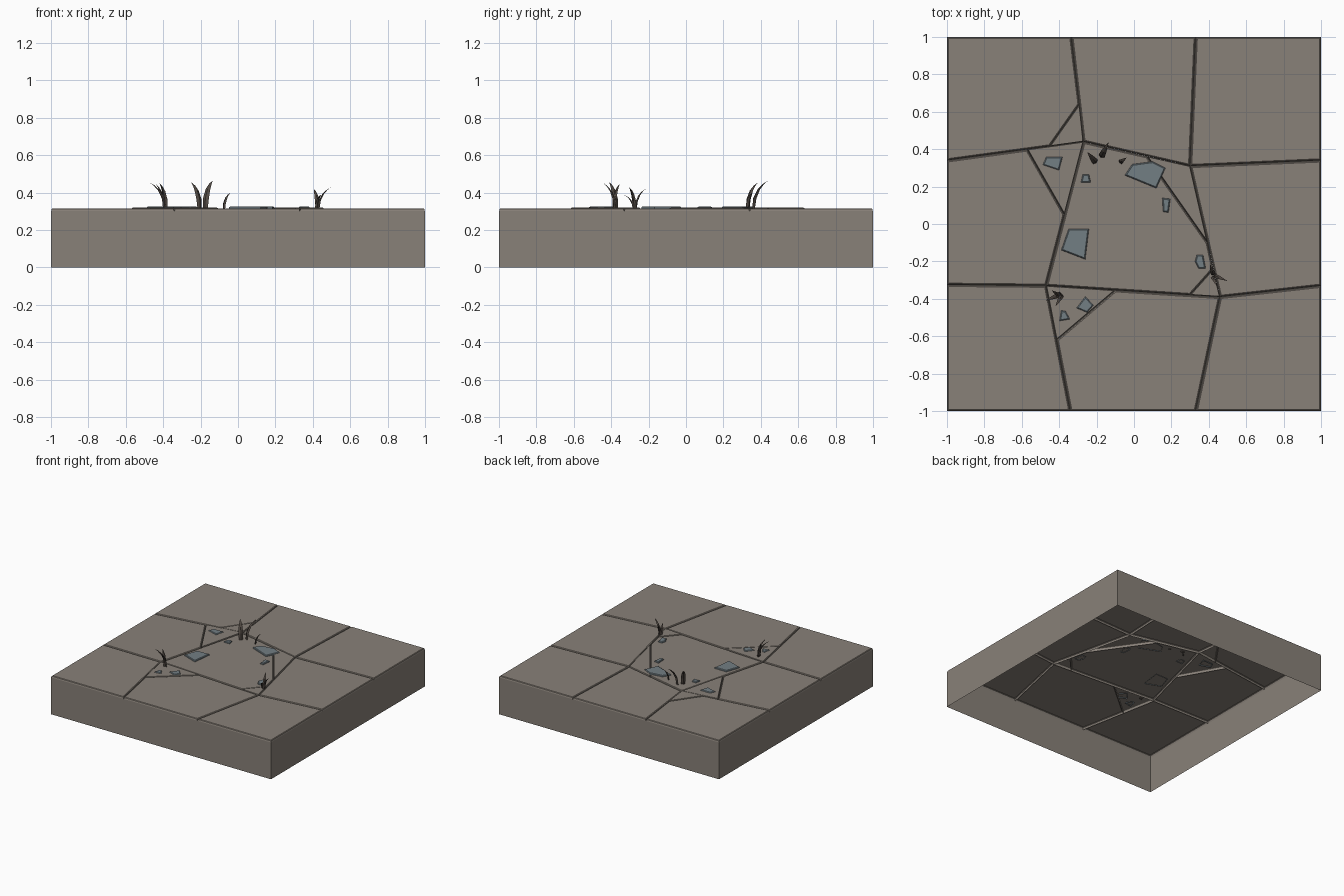
import bpy, bmesh
from mathutils import Vector

if "Cube" in bpy.data.objects:
    bpy.data.objects.remove(bpy.data.objects["Cube"])


def material(name, rgb):
    m = bpy.data.materials.new(name)
    m.diffuse_color = (*rgb, 1)
    m.use_nodes = True
    m.node_tree.nodes["Principled BSDF"].inputs["Base Color"].default_value = m.diffuse_color
    return m


STONE = material("stone", (0.25, 0.22, 0.19))
PEBBLE = material("pebble", (0.17, 0.21, 0.23))
PLANT = material("plant", (0.08, 0.065, 0.055))


def finish(bm, name, mat):
    me = bpy.data.meshes.new(name)
    bm.to_mesh(me)
    bm.free()
    ob = bpy.data.objects.new(name, me)
    bpy.context.collection.objects.link(ob)
    me.materials.append(mat)
    return ob


def raised_plate(name, pts, z, steps, mat):
    """Polygon at height z whose face is stepped inward and upward."""
    bm = bmesh.new()
    f = bm.faces.new([bm.verts.new((x, y, z)) for x, y in pts])
    bm.normal_update()
    if f.normal.z < 0:
        f.normal_flip()
    for inset, rise in steps:
        bmesh.ops.inset_individual(bm, faces=[f], thickness=inset, use_even_offset=True)
        for v in f.verts:
            v.co.z += rise
    return finish(bm, name, mat)


# Hollow side walls, open below
bm = bmesh.new()
ring = [(-1, -1), (1, -1), (1, 1), (-1, 1)]
low = [bm.verts.new((x, y, 0)) for x, y in ring]
high = [bm.verts.new((x, y, 0.302)) for x, y in ring]
for i in range(4):
    j = (i + 1) % 4
    bm.faces.new((low[i], low[j], high[j], high[i]))
finish(bm, "side_walls", STONE)

# Joint corners of the paving
A, B, C, D = (-.27, .44), (.30, .31), (.46, -.39), (-.47, -.33)
T1, T2, R1, R2 = (-.335, 1), (.33, 1), (1, .34), (1, -.33)
B1, B2, L1, L2 = (-.34, -1), (.33, -1), (-1, .34), (-1, -.325)
# Crack ends lying on the joints
k1, k2, k3, k4 = (-.291, .64), (-.45, .415), (-.57, .399), (-.371, .05)
k5, k6, k7, k8 = (.07, .362), (.394, -.10), (.425, -.24), (.30, -.38)
k9, k10 = (-.414, -.62), (-.10, -.354)

slabs = {
    "back_left": [(-1, 1), L1, k2, k1, T1],
    "back": [T1, A, B, T2],
    "back_right": [T2, B, R1, (1, 1)],
    "left": [L1, k3, k4, D, L2],
    "centre": [A, k4, D, k8, k7, k6, k5],
    "right": [B, C, R2, R1],
    "front_left": [L2, D, B1, (-1, -1)],
    "front": [k9, k10, C, B2, B1],
    "front_right": [C, B2, (1, -1), R2],
}
for n, p in slabs.items():
    raised_plate("slab_" + n, p, .297, [(.004, .015), (.005, .004)], STONE)

# Broken slab corners, sitting slightly proud
shards = [[A, k1, k2], [A, k3, k4], [k5, B, k6], [D, k9, k10], [k8, C, k7]]
for i, p in enumerate(shards):
    raised_plate(f"shard_{i}", p, .297, [(.003, .021), (.003, .002)], STONE)

# Loose flat pebbles
pebbles = [
    [(-.47, .36), (-.38, .36), (-.40, .285), (-.49, .315)],
    [(-.275, .265), (-.24, .265), (-.23, .22), (-.285, .22)],
    [(-.01, .32), (.10, .335), (.17, .30), (.12, .19), (-.05, .26)],
    [(.15, .14), (.195, .135), (.185, .06), (.155, .065)],
    [(-.35, -.025), (-.24, -.025), (-.26, -.19), (-.39, -.14)],
    [(.335, -.165), (.37, -.165), (.385, -.24), (.345, -.24), (.325, -.2)],
    [(-.26, -.385), (-.215, -.435), (-.25, -.475), (-.31, -.45)],
    [(-.39, -.46), (-.365, -.465), (-.34, -.51), (-.40, -.52)],
]
for i, p in enumerate(pebbles):
    raised_plate(f"pebble_{i}", p, .312, [(.002, .01), (.005, .004)], PEBBLE)


# Curved, tapered grass blades: base xy, tip xyz, width
def blade(i, base, tip, width):
    bm = bmesh.new()
    b, t = Vector((*base, .31)), Vector(tip)
    lean = Vector((t.x - b.x, t.y - b.y, 0))
    out = lean.normalized()
    side = Vector((-out.y, out.x, 0))
    prev = None
    for s, w in ((0, .8), (.3, 1), (.6, .8), (.82, .45)):
        c = b + lean * s ** 2 + Vector((0, 0, (t.z - b.z) * (1.4 * s - .4 * s * s)))
        r = [bm.verts.new(c + o * width * w) for o in (side * .5, out * .3, -side * .5, -out * .2)]
        if prev:
            for k in range(4):
                j = (k + 1) % 4
                bm.faces.new((prev[k], prev[j], r[j], r[k]))
        prev = r
    end = bm.verts.new(t)
    for k in range(4):
        bm.faces.new((prev[k], prev[(k + 1) % 4], end))
    bmesh.ops.recalc_face_normals(bm, faces=bm.faces)
    finish(bm, f"grass_blade_{i}", PLANT)


blades = [
    ((-.39, -.375), (-.475, -.41), .455, .03),
    ((-.395, -.385), (-.44, -.355), .445, .025),
    ((-.385, -.38), (-.42, -.44), .45, .025),
    ((-.205, .33), (-.25, .385), .455, .035),
    ((-.175, .36), (-.135, .44), .465, .035),
    ((-.075, .33), (-.04, .355), .40, .025),
    ((.43, -.275), (.50, -.305), .43, .022),
    ((.425, -.27), (.405, -.215), .42, .025),
    ((.42, -.28), (.445, -.335), .39, .02),
]
for i, (base, tip, z, w) in enumerate(blades):
    blade(i, base, (*tip, z), w)
